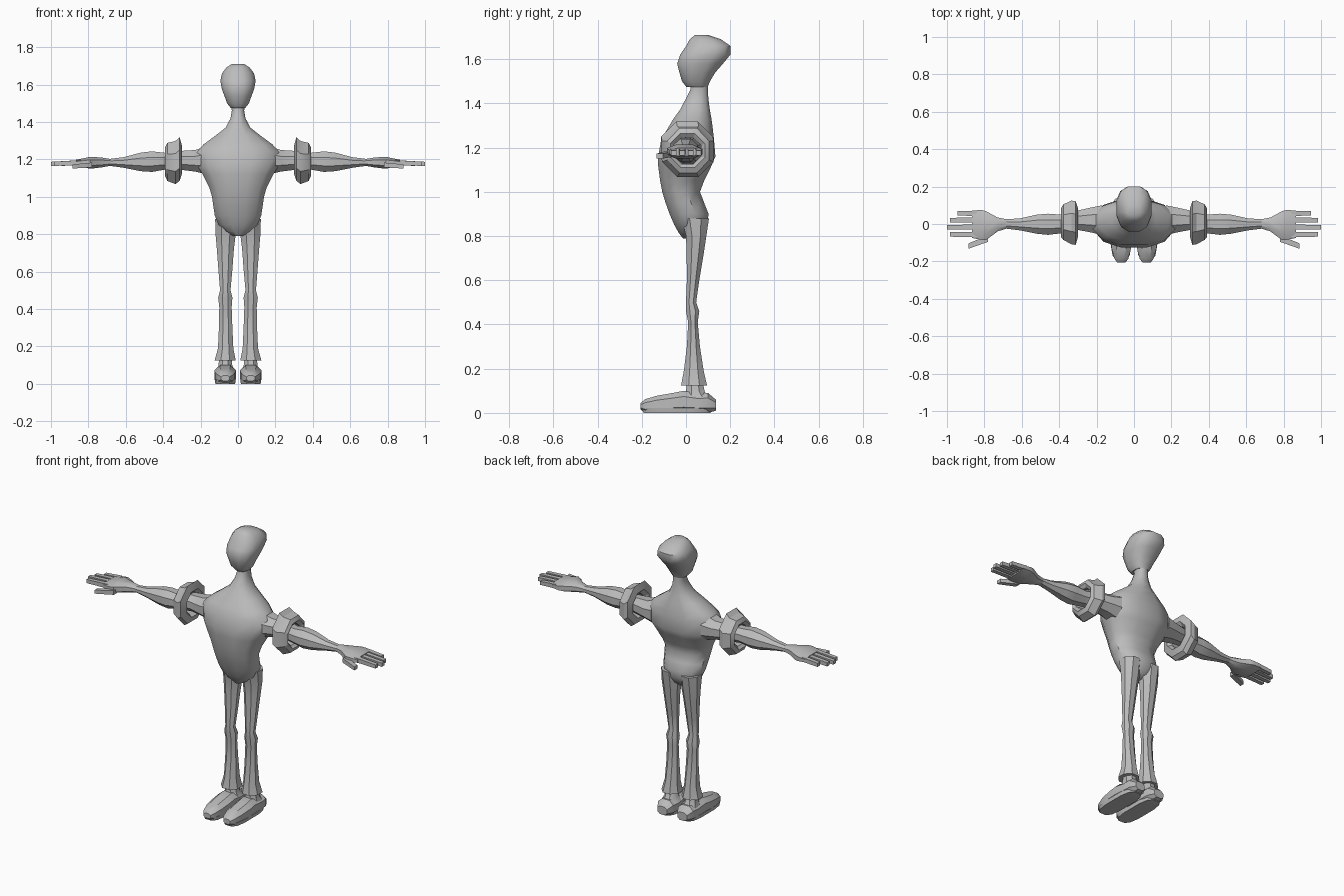
import bpy, bmesh, math

grey = bpy.data.materials.new("plain_grey")
grey.diffuse_color = (0.5, 0.5, 0.5, 1)


def finish(name, bm, angle=35):
    """Turn a bmesh into a shaded, coloured object."""
    bmesh.ops.recalc_face_normals(bm, faces=bm.faces)
    me = bpy.data.meshes.new(name)
    bm.to_mesh(me)
    bm.free()
    me.materials.append(grey)
    ob = bpy.data.objects.new(name, me)
    bpy.context.collection.objects.link(ob)
    bpy.ops.object.select_all(action='DESELECT')
    ob.select_set(True)
    bpy.context.view_layer.objects.active = ob
    bpy.ops.object.shade_smooth_by_angle(angle=math.radians(angle))


def loft(name, axis, rings, sides=8, power=2.0, side=1, closed=False, angle=35):
    """Skin rounded sections: (position, low a, high a, low b, high b)."""
    bm = bmesh.new()
    loops = []
    for p, a0, a1, b0, b1 in rings:
        loop = []
        for i in range(sides):
            t = 2 * math.pi * (i + 0.5) / sides
            c, s = math.cos(t), math.sin(t)
            k = 1 / math.cos(math.pi / sides) if sides <= 8 else 1
            u = max(-1, min(1, math.copysign(abs(c) ** (2 / power), c) * k))
            v = max(-1, min(1, math.copysign(abs(s) ** (2 / power), s) * k))
            a = (a0 + a1) / 2 + u * (a1 - a0) / 2
            b = (b0 + b1) / 2 + v * (b1 - b0) / 2
            co = {'X': (p, a, b), 'Y': (a, p, b), 'Z': (a, b, p)}[axis]
            loop.append(bm.verts.new((co[0] * side, co[1], co[2])))
        loops.append(loop)
    pairs = list(zip(loops, loops[1:]))
    if closed:
        pairs.append((loops[-1], loops[0]))
    else:
        bm.faces.new(loops[0])
        bm.faces.new(loops[-1])
    for lo, hi in pairs:
        for i in range(sides):
            j = (i + 1) % sides
            bm.faces.new((lo[i], lo[j], hi[j], hi[i]))
    finish(name, bm, angle)


def bar(name, start, end, w, h, side):
    """Square finger from start to end, tapering slightly."""
    bm = bmesh.new()
    ends = []
    for (x, y, z), f in ((start, 1.0), (end, 0.85)):
        ends.append([bm.verts.new((x * side, y + dy * w * f / 2, z + dz * h * f / 2))
                     for dy, dz in ((-1, -1), (1, -1), (1, 1), (-1, 1))])
    a, b = ends
    bm.faces.new(a)
    bm.faces.new(b)
    for i in range(4):
        j = (i + 1) % 4
        bm.faces.new((a[i], a[j], b[j], b[i]))
    finish(name, bm)


def sym(z, w, y0, y1):
    return (z, -w, w, y0, y1)


# Torso with hanging belly, hunched back and sloping neck
loft("torso", 'Z', [
    sym(0.79, 0.025, -0.015, 0.05), sym(0.815, 0.07, -0.035, 0.08),
    sym(0.85, 0.108, -0.055, 0.098), sym(0.90, 0.128, -0.077, 0.105),
    sym(0.95, 0.136, -0.095, 0.085), sym(1.00, 0.143, -0.11, 0.066),
    sym(1.05, 0.158, -0.12, 0.085), sym(1.12, 0.195, -0.13, 0.12),
    sym(1.16, 0.22, -0.13, 0.137), sym(1.24, 0.225, -0.115, 0.13),
    sym(1.28, 0.19, -0.09, 0.125), sym(1.33, 0.12, -0.06, 0.118),
    sym(1.37, 0.068, -0.03, 0.11), sym(1.42, 0.041, -0.003, 0.103),
    sym(1.46, 0.034, 0.018, 0.1), sym(1.51, 0.04, 0.02, 0.1)],
    sides=12, power=2.3, angle=40)

# Head, with the crown leaning back and a flat face
loft("head", 'Z', [
    sym(1.475, 0.04, 0.0, 0.1), sym(1.50, 0.06, -0.02, 0.11),
    sym(1.54, 0.075, -0.032, 0.135), sym(1.58, 0.09, -0.043, 0.17),
    sym(1.62, 0.097, -0.03, 0.204), sym(1.66, 0.088, -0.002, 0.204),
    sym(1.69, 0.065, 0.015, 0.16), sym(1.71, 0.035, 0.04, 0.1)],
    sides=12, power=2.5, angle=40)

for side, tag in ((1, "left"), (-1, "right")):
    # Leg with knee notch and flared hem
    loft(tag + "_leg", 'Z', [
        (0.125, 0.012, 0.125, -0.022, 0.095), (0.19, 0.025, 0.107, -0.01, 0.08),
        (0.30, 0.03, 0.102, 0.004, 0.063), (0.41, 0.034, 0.1, 0.01, 0.053),
        (0.46, 0.03, 0.106, 0.0, 0.06), (0.50, 0.04, 0.096, 0.0, 0.046),
        (0.60, 0.031, 0.104, 0.004, 0.06), (0.72, 0.022, 0.113, 0.003, 0.08),
        (0.80, 0.012, 0.12, 0.0, 0.092), (0.88, 0.012, 0.122, -0.02, 0.104)],
        sides=8, side=side)
    # Ankle
    loft(tag + "_ankle", 'Z', [
        (0.07, 0.015, 0.115, -0.01, 0.11), (0.095, 0.03, 0.105, 0.0, 0.085),
        (0.14, 0.035, 0.1, 0.005, 0.075)], sides=8, side=side)
    # Shoe upper
    loft(tag + "_shoe", 'Y', [
        (-0.205, 0.045, 0.09, 0.015, 0.045), (-0.185, 0.03, 0.105, 0.0, 0.062),
        (-0.13, 0.016, 0.12, 0.0, 0.078), (-0.06, 0.012, 0.126, 0.0, 0.09),
        (-0.01, 0.012, 0.125, 0.0, 0.1), (0.05, 0.013, 0.122, 0.0, 0.088),
        (0.10, 0.016, 0.12, 0.0, 0.09), (0.135, 0.035, 0.1, 0.01, 0.06)],
        sides=8, power=2.4, side=side)
    # Flat sole
    loft(tag + "_sole", 'Z', [
        (0.0, 0.014, 0.122, -0.195, 0.115), (0.022, 0.012, 0.126, -0.2, 0.12)],
        sides=12, power=3.2, side=side)
    # Arm from the shoulder to the wrist
    loft(tag + "_arm", 'X', [
        (0.17, -0.06, 0.1, 1.12, 1.27), (0.23, -0.045, 0.088, 1.135, 1.25),
        (0.31, -0.03, 0.07, 1.145, 1.245), (0.39, -0.05, 0.05, 1.145, 1.235),
        (0.46, -0.058, 0.055, 1.133, 1.243), (0.52, -0.052, 0.05, 1.137, 1.236),
        (0.61, -0.034, 0.03, 1.155, 1.212), (0.69, -0.024, 0.025, 1.166, 1.202)],
        sides=8, side=side)
    # Open cuff ring round the upper arm
    loft(tag + "_cuff", 'X', [
        (0.30, -0.07, 0.085, 1.12, 1.275), (0.312, -0.112, 0.122, 1.085, 1.318),
        (0.335, -0.108, 0.125, 1.068, 1.298), (0.378, -0.085, 0.105, 1.085, 1.288),
        (0.39, -0.07, 0.085, 1.11, 1.265), (0.375, -0.056, 0.068, 1.125, 1.245),
        (0.32, -0.05, 0.072, 1.13, 1.25)],
        sides=8, side=side, closed=True, angle=25)
    # Palm
    loft(tag + "_palm", 'X', [
        (0.68, -0.024, 0.025, 1.166, 1.202), (0.73, -0.04, 0.035, 1.157, 1.21),
        (0.79, -0.085, 0.068, 1.15, 1.214), (0.815, -0.085, 0.075, 1.155, 1.208),
        (0.865, -0.075, 0.072, 1.162, 1.198)], sides=8, power=2.4, side=side)
    # Four fingers and the thumb
    for n, (y, tip) in enumerate(((0.057, 0.945), (0.021, 0.985), (-0.017, 1.0), (-0.056, 0.985))):
        bar(f"{tag}_finger_{n + 1}", (0.84, y, 1.183), (tip, y, 1.176), 0.028, 0.026, side)
    bar(tag + "_thumb", (0.78, -0.078, 1.17), (0.885, -0.118, 1.162), 0.034, 0.026, side)
